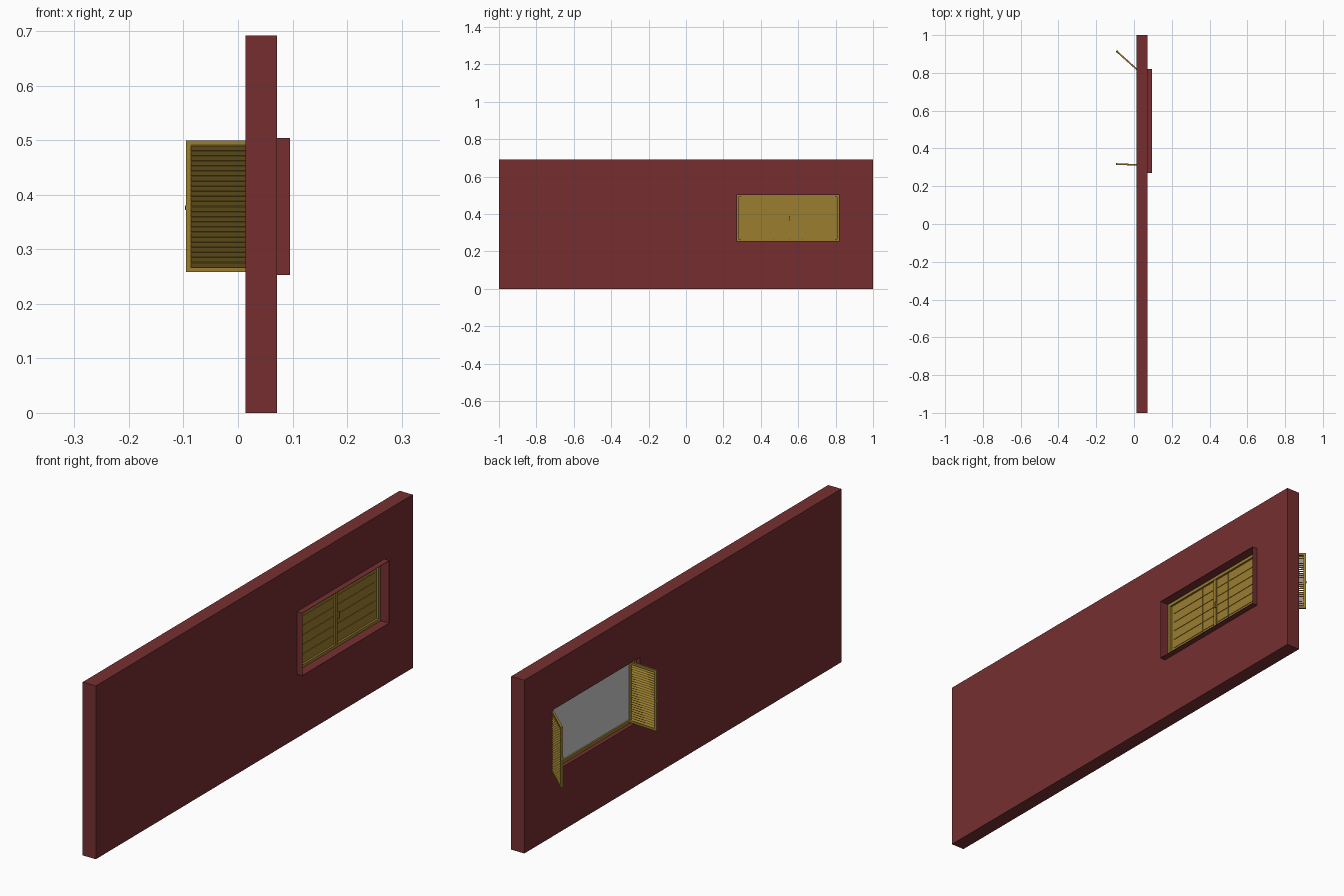
import bpy, bmesh, math
from mathutils import Matrix, Vector

if "Cube" in bpy.data.objects:
    bpy.data.objects.remove(bpy.data.objects["Cube"])


def material(name, rgb):
    m = bpy.data.materials.new(name)
    m.diffuse_color = (*rgb, 1)
    m.use_nodes = True
    m.node_tree.nodes["Principled BSDF"].inputs["Base Color"].default_value = m.diffuse_color
    return m


RED = material("brick red", (0.18, 0.028, 0.03))
GOLD = material("ochre wood", (0.32, 0.205, 0.028))
GREY = material("grey pane", (0.60, 0.60, 0.60))

# Main dimensions: wall thickness and window opening
X0, X1 = 0.014, 0.072
Y0, Y1, Z0, Z1 = 0.27, 0.82, 0.253, 0.504
YC = (Y0 + Y1) / 2


def box(bm, lo, hi, tilt=0.0):
    """Axis box from corner to corner, optionally tilted about its x axis."""
    lo, hi = Vector(lo), Vector(hi)
    size = hi - lo
    mat = (Matrix.Translation((lo + hi) / 2) @ Matrix.Rotation(tilt, 4, 'X')
           @ Matrix.Diagonal((*size, 1)))
    bmesh.ops.create_cube(bm, size=1, matrix=mat)


def finish(name, bm, mat, matrix=None):
    me = bpy.data.meshes.new(name)
    bm.to_mesh(me)
    bm.free()
    me.materials.append(mat)
    ob = bpy.data.objects.new(name, me)
    bpy.context.collection.objects.link(ob)
    if matrix:
        ob.matrix_world = matrix
    return ob


def boxes(name, mat, *pairs):
    bm = bmesh.new()
    for lo, hi in pairs:
        box(bm, lo, hi)
    return finish(name, bm, mat)


def ring(name, mat, xa, xb, w):
    """Rectangular ring of border w just inside the opening."""
    return boxes(name, mat,
                 ((xa, Y0, Z0), (xb, Y1, Z0 + w)),
                 ((xa, Y0, Z1 - w), (xb, Y1, Z1)),
                 ((xa, Y0, Z0 + w), (xb, Y0 + w, Z1 - w)),
                 ((xa, Y1 - w, Z0 + w), (xb, Y1, Z1 - w)))


# Wall with window opening
wall = boxes("wall", RED, ((X0, -1, 0), (X1, 1, 0.692)))
cutter = boxes("window_cutter", RED, ((-0.1, Y0, Z0), (0.2, Y1, Z1)))
cutter.hide_render = True
cutter.hide_viewport = True
cut = wall.modifiers.new("opening", 'BOOLEAN')
cut.operation = 'DIFFERENCE'
cut.solver = 'EXACT'
cut.object = cutter

# Thin projecting reveal on the outer side
ring("window_reveal", RED, X1 - 0.002, 0.095, 0.0015)

# Wooden frame set in the opening
ring("window_frame", GOLD, 0.030, 0.056, 0.012)

# Pane on the inner side, filling the opening
boxes("pane", GREY, ((0.036, Y0 + 0.01, Z0 + 0.01), (0.040, Y1 - 0.01, Z1 - 0.01)))

# Closed planked leaves behind the frame
bm = bmesh.new()
box(bm, (0.041, Y0 + 0.01, Z0 + 0.01), (0.047, Y1 - 0.01, Z1 - 0.01))
rows = 6
step = (Z1 - Z0 - 0.024) / rows
for ya, yb in ((Y0 + 0.024, YC - 0.077), (YC - 0.075, YC - 0.008),
               (YC + 0.008, YC + 0.075), (YC + 0.077, Y1 - 0.024)):
    for i in range(rows):
        z = Z0 + 0.012 + i * step
        box(bm, (0.046, ya, z + 0.001), (0.049, yb, z + step - 0.001))
finish("closed_leaves", bm, GOLD)

# Centre strip and handle
boxes("centre_strip", GOLD, ((0.046, YC - 0.007, Z0 + 0.012), (0.054, YC + 0.007, Z1 - 0.012)))
boxes("handle", GOLD, ((0.053, YC + 0.006, 0.365), (0.060, YC + 0.012, 0.39)))


def shutter(name, hinge, tip):
    """Louvred leaf: local x runs from hinge to tip."""
    d = Vector((tip[0] - hinge[0], tip[1] - hinge[1]))
    n, t, b = d.length, 0.004, 0.009
    za, zb = 0.258, 0.50
    bm = bmesh.new()
    box(bm, (0, -t, za), (b, t, zb))
    box(bm, (n - b, -t, za), (n, t, zb))
    box(bm, (b, -t, za), (n - b, t, za + b))
    box(bm, (b, -t, zb - b), (n - b, t, zb))
    count = 24
    pitch = (zb - za - 2 * b) / count
    for i in range(count):
        z = za + b + (i + 0.5) * pitch
        box(bm, (b, -0.0055, z - 0.0008), (n - b, 0.0055, z + 0.0008), math.radians(50))
    # small knob at the free edge
    box(bm, (n - 0.006, -0.006, 0.372), (n + 0.001, 0.006, 0.38))
    finish(name, bm, GOLD, Matrix.Translation((*hinge, 0))
           @ Matrix.Rotation(math.atan2(d.y, d.x), 4, 'Z'))


# Open shutters on the inner side
shutter("far_shutter", (0.030, 0.805), (-0.0925, 0.915))
shutter("near_shutter", (0.030, 0.312), (-0.095, 0.318))
